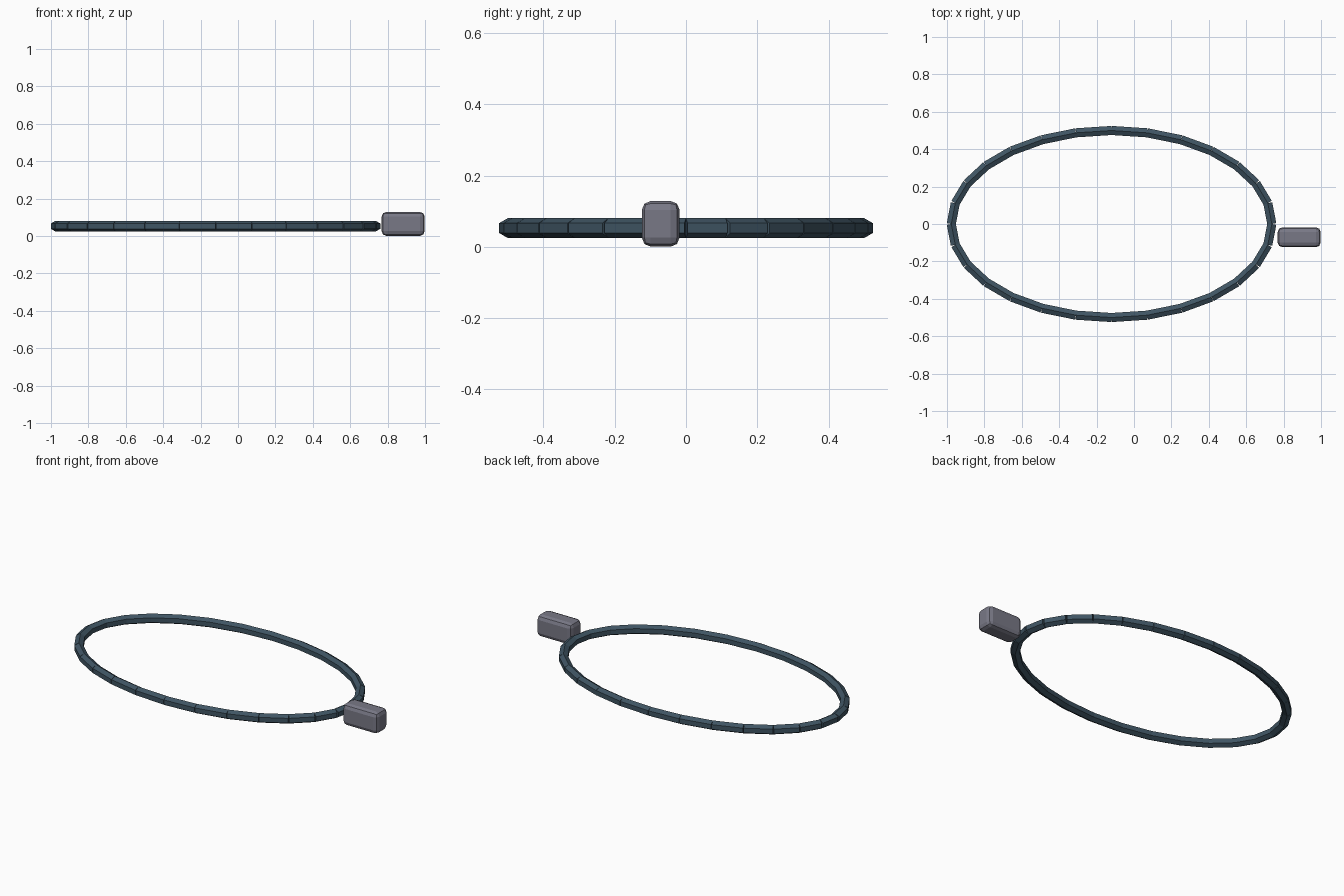
import bpy, bmesh, math
from mathutils import Vector, Matrix

if "Cube" in bpy.data.objects:
    bpy.data.objects.remove(bpy.data.objects["Cube"])


def material(name, col):
    m = bpy.data.materials.new(name)
    m.diffuse_color = (*col, 1)
    m.use_nodes = True
    m.node_tree.nodes["Principled BSDF"].inputs["Base Color"].default_value = m.diffuse_color
    return m


def finish(bm, name, mat):
    me = bpy.data.meshes.new(name)
    bm.to_mesh(me)
    bm.free()
    me.materials.append(mat)
    ob = bpy.data.objects.new(name, me)
    bpy.context.collection.objects.link(ob)
    return ob


blue = material("dark_blue", (0.05, 0.09, 0.125))
grey = material("warm_grey", (0.19, 0.19, 0.24))

# Oval loop: 28 straight six-sided rods laid end to end, ridge upward
N, A, B, R = 28, 0.857, 0.5, 0.028
pts = [Vector((-0.12 + A * math.cos(2 * math.pi * i / N),
               B * math.sin(2 * math.pi * i / N), 0.053)) for i in range(N)]
bm = bmesh.new()
for i in range(N):
    a, b = pts[i], pts[(i + 1) % N]
    t = (b - a).normalized()
    up = Vector((0, 0, 1))
    side = up.cross(t)
    rings = [[bm.verts.new(p + R * (up * math.cos(k * math.pi / 3) + side * math.sin(k * math.pi / 3)))
              for k in range(6)] for p in (a, b)]
    for k in range(6):
        j = (k + 1) % 6
        bm.faces.new((rings[0][k], rings[0][j], rings[1][j], rings[1][k]))
    bm.faces.new(rings[0])
    bm.faces.new(rings[1])
bmesh.ops.recalc_face_normals(bm, faces=bm.faces)
finish(bm, "cord_loop", blue)

# Rounded block clasp beside the loop
bm = bmesh.new()
bmesh.ops.create_cube(bm, size=1, matrix=Matrix.Translation((0.883, -0.071, 0.065))
                      @ Matrix.Diagonal((0.23, 0.106, 0.128, 1)))
clasp = finish(bm, "clasp_block", grey)
bev = clasp.modifiers.new("rounded_edges", 'BEVEL')
bev.width = 0.025
bev.segments = 2
bev.limit_method = 'NONE'
